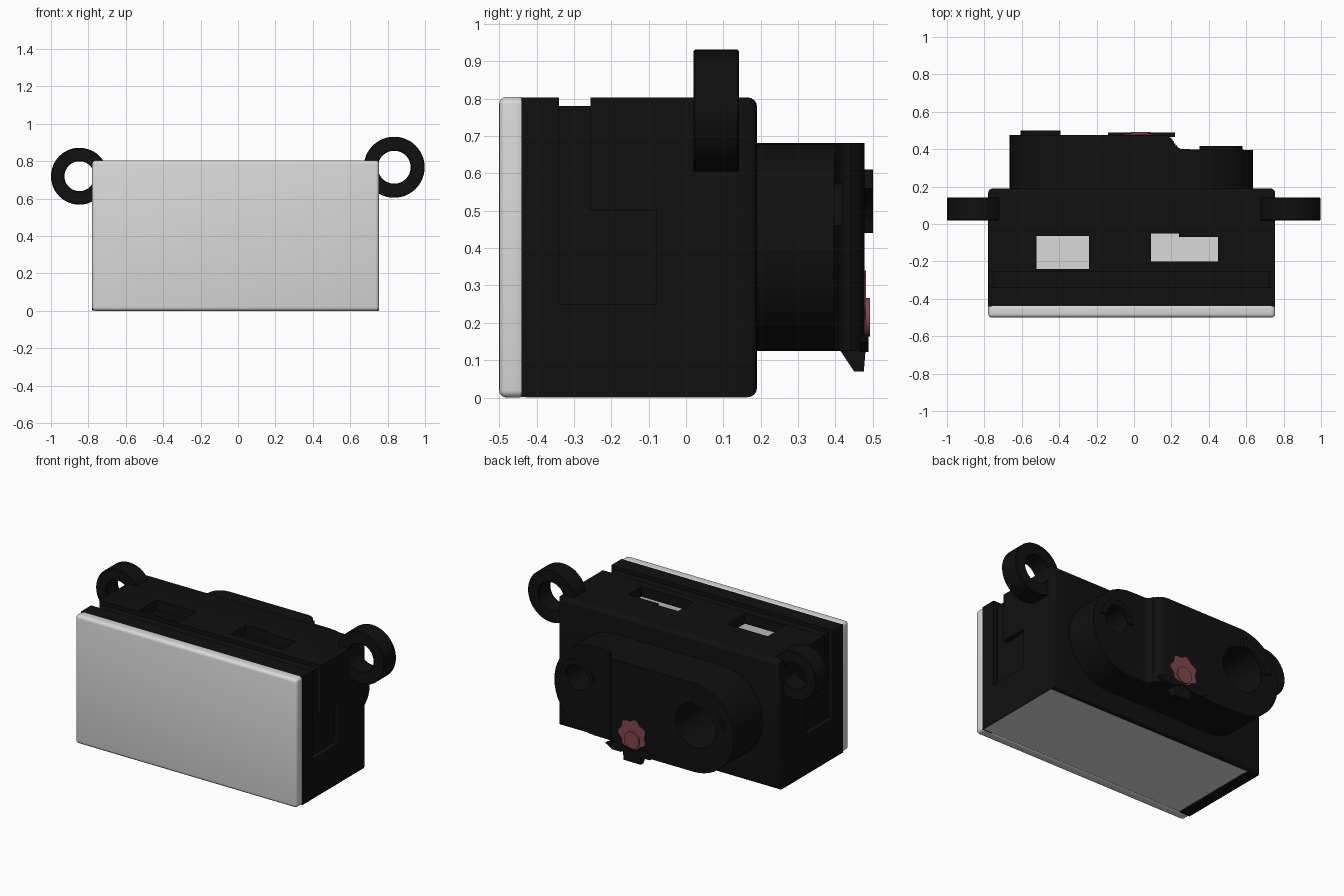
import bpy, bmesh, math
from math import cos, sin, pi

if "Cube" in bpy.data.objects:
    bpy.data.objects.remove(bpy.data.objects["Cube"])


def material(name, rgb):
    m = bpy.data.materials.new(name)
    m.diffuse_color = (*rgb, 1)
    m.use_nodes = True
    m.node_tree.nodes["Principled BSDF"].inputs["Base Color"].default_value = m.diffuse_color
    return m


BLACK = material("black plastic", (0.005, 0.005, 0.005))
GREY = material("light grey", (0.70, 0.70, 0.70))
ROSE = material("dusty rose", (0.22, 0.06, 0.07))


def finish(name, bm, mat):
    bmesh.ops.remove_doubles(bm, verts=bm.verts, dist=1e-5)
    bmesh.ops.recalc_face_normals(bm, faces=bm.faces)
    me = bpy.data.meshes.new(name)
    bm.to_mesh(me)
    bm.free()
    me.materials.append(mat)
    ob = bpy.data.objects.new(name, me)
    bpy.context.collection.objects.link(ob)
    return ob


def prism(name, pts, axis, a, b, mat=BLACK):
    """Extrude a 2D outline along an axis from a to b."""
    place = {"x": lambda p, d: (d, p[0], p[1]),
             "y": lambda p, d: (p[0], d, p[1]),
             "z": lambda p, d: (p[0], p[1], d)}[axis]
    bm = bmesh.new()
    lo = [bm.verts.new(place(p, a)) for p in pts]
    hi = [bm.verts.new(place(p, b)) for p in pts]
    bm.faces.new(lo)
    bm.faces.new(hi[::-1])
    for i in range(len(pts)):
        j = (i + 1) % len(pts)
        bm.faces.new((lo[i], lo[j], hi[j], hi[i]))
    return finish(name, bm, mat)


def box(name, x0, x1, y0, y1, z0, z1, mat=BLACK):
    return prism(name, [(x0, y0), (x1, y0), (x1, y1), (x0, y1)], "z", z0, z1, mat)


def arc(cx, cz, r, a0, a1, n):
    return [(cx + r * cos(math.radians(a0 + (a1 - a0) * i / n)),
             cz + r * sin(math.radians(a0 + (a1 - a0) * i / n))) for i in range(n + 1)]


def ring(name, cx, cz, ro, ri, y0, y1, a0=0, a1=360, n=48):
    """Flat band around the y axis, full or partial."""
    o, i = arc(cx, cz, ro, a0, a1, n), arc(cx, cz, ri, a0, a1, n)
    if a1 - a0 < 360:
        return prism(name, o + i[::-1], "y", y0, y1)
    bm = bmesh.new()
    for k in range(n):
        sec = [[bm.verts.new((p[0], y, p[1])) for p, y in
                ((o[s], y0), (o[s], y1), (i[s], y1), (i[s], y0))] for s in (k, k + 1)]
        for q in range(4):
            r = (q + 1) % 4
            bm.faces.new((sec[0][q], sec[0][r], sec[1][r], sec[1][q]))
    return finish(name, bm, BLACK)


def apply(ob, mod):
    bpy.context.view_layer.objects.active = ob
    bpy.ops.object.modifier_apply(modifier=mod.name)


def bevel(ob, width, seg=3):
    m = ob.modifiers.new("bevel", "BEVEL")
    m.width, m.segments, m.limit_method = width, seg, "ANGLE"
    apply(ob, m)


def cut(ob, *cutters):
    for c in cutters:
        m = ob.modifiers.new("cut", "BOOLEAN")
        m.operation, m.solver, m.object = "DIFFERENCE", "EXACT", c
        apply(ob, m)
        bpy.data.objects.remove(c)


def bore(cx, cz, r, y0, y1):
    return prism("bore", arc(cx, cz, r, 0, 360, 40)[:-1], "y", y0, y1)


X0, X1 = -0.78, 0.755

# front panel and base plate
panel = box("front_panel", X0, X1, -0.5, -0.428, 0, 0.805, GREY)
bevel(panel, 0.02, 4)
box("base_plate", -0.70, X1 - 0.003, -0.43, 0.165, 0.0, 0.02, GREY)

# hollow body, open at front and bottom
body = box("body", X0, X1, -0.44, 0.19, 0.001, 0.803)
bm = bmesh.new()
bm.from_mesh(body.data)
back = [e for e in bm.edges if any(v.co.y > 0 for v in e.verts)
        and all(v.co.y > 0 for v in e.verts)]
bmesh.ops.bevel(bm, geom=back, offset=0.025, segments=4, profile=0.5, affect="EDGES")
bm.to_mesh(body.data)
bm.free()
cut(body, box("cavity", X0 + 0.07, X1 - 0.07, -0.6, 0.13, -0.1, 0.74))

# top groove and L-shaped side recesses
cut(body, box("groove", -1, 1, -0.34, -0.255, 0.78, 1))
recess = [(-0.34, 0.25), (-0.08, 0.25), (-0.08, 0.5), (-0.255, 0.5), (-0.255, 0.9), (-0.34, 0.9)]
cut(body, prism("recess_l", recess, "x", -1, X0 + 0.03),
    prism("recess_r", recess, "x", X1 - 0.03, 1))

# top slots
cut(body, box("slot_l", -0.52, -0.24, -0.24, -0.065, 0.6, 1),
    prism("slot_r", [(0.09, -0.2), (0.45, -0.2), (0.45, -0.07), (0.24, -0.07),
                     (0.24, -0.05), (0.09, -0.05)], "z", 0.6, 1))

# stepped rear eyepiece housing
LX, RX, CZ, R = -0.387, 0.357, 0.403, 0.278
housing = prism("eyepiece_housing", arc(RX, CZ, R, -90, 90, 24) + arc(LX, CZ, R, 90, 270, 24),
                "y", 0.13, 0.477)
step = arc(0.15, 0.405, 0.072, 90, 0, 6) + arc(0.262, 0.44, 0.04, 180, 270, 6)
cut(housing, prism("step", step + [(0.8, 0.395), (0.8, 0.6), (0.15, 0.6)], "z", 0, 1))
for ob in (housing, body):
    cut(ob, bore(-0.4, 0.42, 0.14, 0.05, 0.6), bore(0.465, 0.46, 0.08, 0.05, 0.6))

# raised crescent rims on the eyepieces
ring("large_rim", -0.4, 0.395, 0.215, 0.165, 0.46, 0.5, 88, 164, 20)
ring("small_rim", 0.465, 0.46, 0.115, 0.085, 0.38, 0.417, 0, 180, 24)

# strap rings
for name, cx, cz, ro, ri in (("strap_ring_left", -0.848, 0.72, 0.152, 0.08),
                             ("strap_ring_right", 0.835, 0.768, 0.163, 0.088)):
    bevel(ring(name, cx, cz, ro, ri, 0.02, 0.142), 0.004, 1)

# flower ornament with leaves and stem
petals = [(0.035 + (0.09 + 0.008 * cos(7 * t)) * cos(t), 0.245 + (0.09 + 0.008 * cos(7 * t)) * sin(t))
          for t in (2 * pi * i / 56 for i in range(56))]
prism("flower", petals, "y", 0.47, 0.482, ROSE)
prism("flower_centre", arc(0.035, 0.215, 0.052, 0, 360, 24)[:-1], "y", 0.47, 0.492, ROSE)
for s in (-1, 1):
    prism("leaf", [(0.04 + s * dx, z) for dx, z in
                   ((0, 0.15), (0.07, 0.122), (0.13, 0.122), (0.178, 0.15), (0.12, 0.17), (0.06, 0.17))],
          "y", 0.465, 0.489)
prism("stem", [(0.41, 0.13), (0.45, 0.07), (0.476, 0.07), (0.483, 0.16), (0.41, 0.16)],
      "x", -0.02, 0.10)

# smooth the curved surfaces, keep hard edges
bpy.ops.object.select_all(action="SELECT")
bpy.ops.object.shade_smooth_by_angle(angle=math.radians(30))
